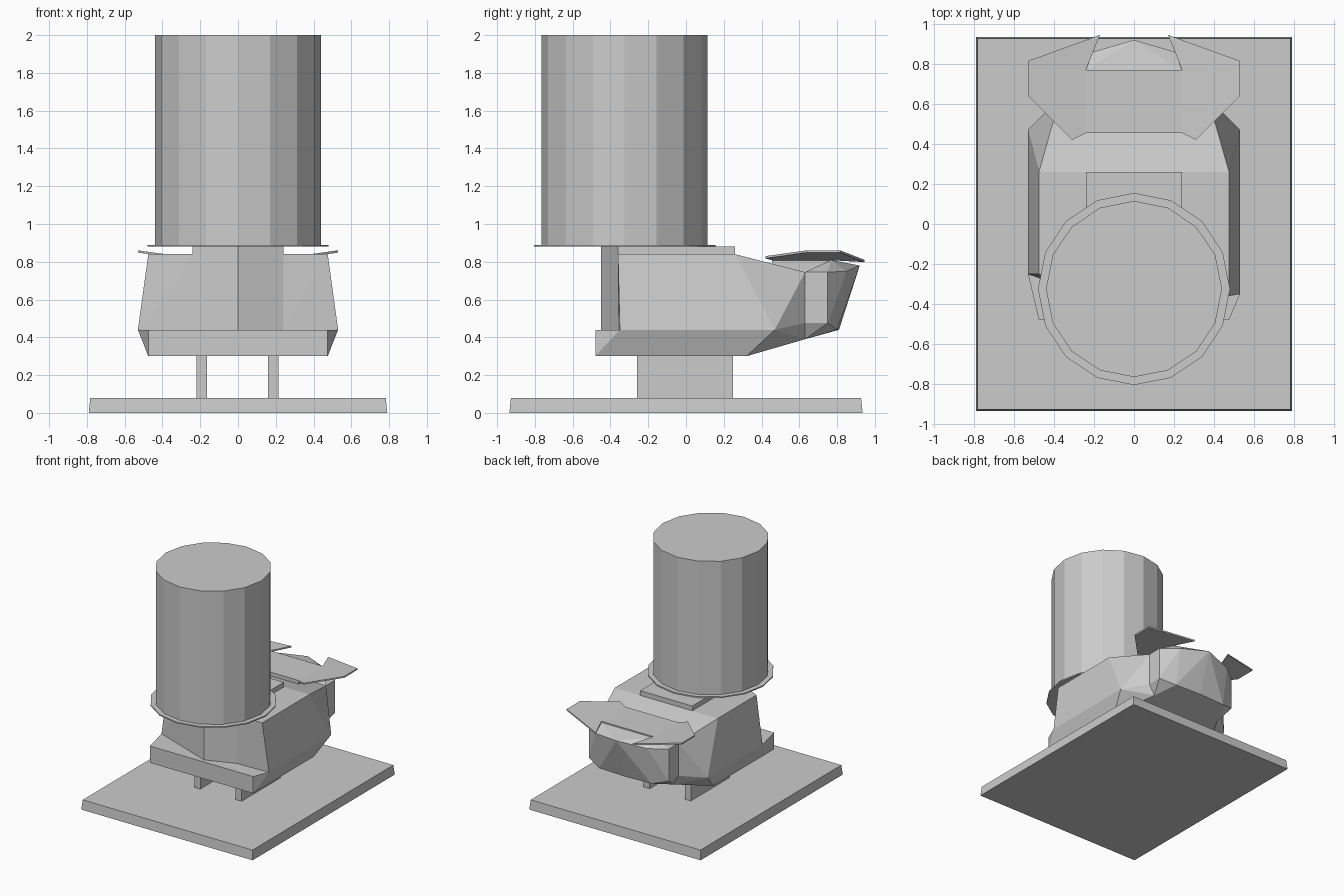
import bpy, bmesh
from mathutils import Matrix

cube = bpy.data.objects.get("Cube")
if cube:
    bpy.data.objects.remove(cube, do_unlink=True)

grey = bpy.data.materials.new("plain_grey")
grey.use_nodes = True
colour = (0.6, 0.6, 0.6, 1)
grey.diffuse_color = colour
grey.node_tree.nodes["Principled BSDF"].inputs["Base Color"].default_value = colour


def finish(name, bm):
    bmesh.ops.recalc_face_normals(bm, faces=bm.faces)
    mesh = bpy.data.meshes.new(name)
    bm.to_mesh(mesh)
    bm.free()
    mesh.materials.append(grey)
    obj = bpy.data.objects.new(name, mesh)
    bpy.context.collection.objects.link(obj)
    return obj


def hull(name, points):
    """Flat-faced convex part around a few corner points."""
    bm = bmesh.new()
    for p in points:
        bm.verts.new(p)
    res = bmesh.ops.convex_hull(bm, input=bm.verts)
    loose = {e for e in res["geom_interior"] + res["geom_unused"]
             if isinstance(e, bmesh.types.BMVert)}
    bmesh.ops.delete(bm, geom=list(loose), context="VERTS")
    bmesh.ops.dissolve_limit(bm, angle_limit=0.02, verts=bm.verts, edges=bm.edges)
    return finish(name, bm)


def both(*points):
    """Corner points on both sides of the centre plane."""
    return [(s * x, y, z) for x, y, z in points for s in (1, -1)]


def box(name, x0, x1, y0, y1, z0, z1, taper=0.0):
    return hull(name, [(x, y, z0) for x in (x0, x1) for y in (y0, y1)] +
                [(x, y, z1) for x in (x0 + taper, x1 - taper)
                 for y in (y0 + taper, y1 - taper)])


def prism(name, outline, z0, z1):
    return hull(name, [(x, y, z) for x, y in outline for z in (z0, z1)])


def drum(name, radius, z0, z1):
    bm = bmesh.new()
    bmesh.ops.create_cone(bm, cap_ends=True, segments=16, radius1=radius,
                          radius2=radius, depth=z1 - z0,
                          matrix=Matrix.Translation((0, -0.325, (z0 + z1) / 2)))
    return finish(name, bm)


# Ground slab and the two supports
box("base_slab", -0.79, 0.79, -0.935, 0.935, 0, 0.08, taper=0.008)
box("support_right", -0.22, -0.165, -0.26, 0.25, 0.07, 0.32)
box("support_left", 0.16, 0.215, -0.26, 0.25, 0.07, 0.32)

# Flared skirt around the lower body
hull("lower_skirt", both((0.475, -0.48, 0.3), (0.475, -0.48, 0.44),
                         (0.475, 0.32, 0.3), (0.53, 0.47, 0.44)) +
     [(0.53, -0.35, 0.44), (-0.53, -0.25, 0.44)])

# Main body, with one front corner set further back than the other
hull("main_body", both((0.24, -0.36, 0.84), (0.24, -0.36, 0.44),
                       (0.475, 0.26, 0.84), (0.53, 0.47, 0.44),
                       (0.475, 0.32, 0.3), (0.32, 0.63, 0.39),
                       (0.37, 0.63, 0.475), (0.37, 0.63, 0.745)) +
     [(0.475, -0.36, 0.84), (0.53, -0.35, 0.44),
      (-0.475, -0.25, 0.84), (-0.53, -0.25, 0.44)])

# Raised centre block with a pointed front
prism("centre_block", [(0, -0.45), (0.24, -0.36), (0.24, 0.26),
                       (-0.24, 0.26), (-0.24, -0.36)], 0.42, 0.88)

# Pointed tail
hull("tail", both((0.32, 0.63, 0.39), (0.37, 0.63, 0.475), (0.37, 0.63, 0.745),
                  (0.37, 0.75, 0.475), (0.37, 0.75, 0.745),
                  (0.24, 0.80, 0.44), (0.24, 0.85, 0.75), (0.24, 0.77, 0.81)) +
     [(0, 0.81, 0.44), (0, 0.92, 0.78)])

# Tail plate with two upswept fins
box("fin_mount", -0.24, 0.24, 0.455, 0.77, 0.74, 0.82)
fin = [(0.24, 0.455), (0.31, 0.42), (0.53, 0.64), (0.53, 0.815),
       (0.17, 0.945), (0.24, 0.77)]
for side, name in ((1, "fin_left"), (-1, "fin_right")):
    bm = bmesh.new()
    rings = [[bm.verts.new((side * x, y, 0.82 + 0.14 * (x - 0.24) - drop))
              for x, y in fin] for drop in (0, 0.012)]
    for ring in rings:
        bm.faces.new(ring)
    for i in range(len(fin)):
        j = (i + 1) % len(fin)
        bm.faces.new((rings[0][i], rings[0][j], rings[1][j], rings[1][i]))
    finish(name, bm)

# Tall drum on its thin flange
drum("drum_flange", 0.48, 0.88, 0.89)
drum("drum", 0.44, 0.885, 2.0)
